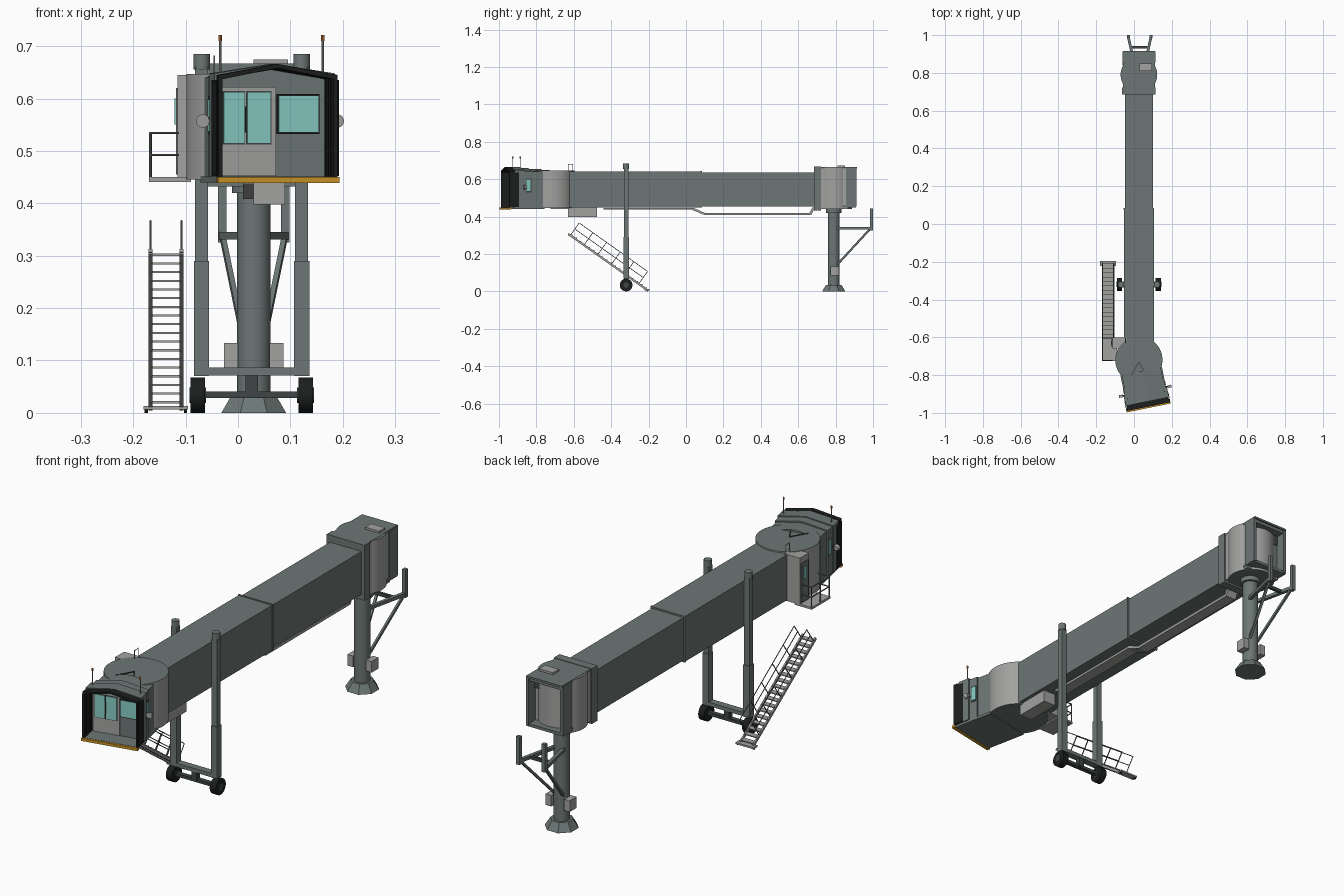
import bpy, bmesh, math
from mathutils import Matrix, Vector

if "Cube" in bpy.data.objects:
    bpy.data.objects.remove(bpy.data.objects["Cube"])


def material(name, *rgb):
    m = bpy.data.materials.new(name)
    m.use_nodes = True
    m.diffuse_color = (*rgb, 1)
    m.node_tree.nodes["Principled BSDF"].inputs["Base Color"].default_value = (*rgb, 1)
    return m


GREY = material("slate grey", 0.15, 0.185, 0.178)
LIGHT = material("light grey", 0.36, 0.36, 0.355)
BLACK = material("canopy black", 0.012, 0.013, 0.013)
GLASS = material("teal glass", 0.24, 0.60, 0.55)
YELLOW = material("bumper yellow", 0.60, 0.30, 0.02)
DARK = material("dark metal", 0.05, 0.06, 0.06)
AMBER = material("amber lamp", 0.6, 0.2, 0.05)

CX = 0.026                       # centre line of the tunnel
WORLD = Matrix.Identity(4)
CAB = Matrix.Translation((CX, -0.72, 0)) @ Matrix.Rotation(math.radians(11.5), 4, "Z")


def finish(name, bm, mats, frame=WORLD, smooth=False):
    bmesh.ops.recalc_face_normals(bm, faces=bm.faces)
    if len(mats) > 1:            # second colour on the upright faces
        for f in bm.faces:
            f.material_index = int(abs(f.normal.z) < 0.5)
    bm.transform(frame)
    me = bpy.data.meshes.new(name)
    bm.to_mesh(me)
    bm.free()
    ob = bpy.data.objects.new(name, me)
    bpy.context.scene.collection.objects.link(ob)
    for m in mats:
        me.materials.append(m)
    if smooth:
        bpy.ops.object.select_all(action="DESELECT")
        ob.select_set(True)
        bpy.context.view_layer.objects.active = ob
        bpy.ops.object.shade_smooth_by_angle(angle=math.radians(35))
    return ob


def box(name, x, y, z, mat, frame=WORLD):
    """Box from (low, high) pairs on each axis."""
    bm = bmesh.new()
    bmesh.ops.create_cube(bm, size=1)
    for v in bm.verts:
        v.co = [lo + (c + 0.5) * (hi - lo) for c, (lo, hi) in zip(v.co, (x, y, z))]
    return finish(name, bm, [mat], frame)


def rod(name, p, q, r, mats, sides=6, r2=None, frame=WORLD):
    """Cylinder or cone between two points."""
    p, q = Vector(p), Vector(q)
    bm = bmesh.new()
    bmesh.ops.create_cone(bm, cap_ends=True, segments=sides, radius1=r,
                          radius2=r if r2 is None else r2, depth=(q - p).length)
    bm.transform(Matrix.Translation((p + q) / 2) @ (q - p).to_track_quat("Z", "Y").to_matrix().to_4x4()
                 @ Matrix.Rotation(math.pi / sides, 4, "Z"))
    return finish(name, bm, mats, frame, sides > 8)


def prism(name, pts, axis, lo, hi, mat, frame=WORLD):
    """Extrude a 2D profile along x or y; the profile is (other axis, z)."""
    bm = bmesh.new()
    face = bm.faces.new([bm.verts.new((lo, a, z) if axis == "x" else (a, lo, z)) for a, z in pts])
    ext = bmesh.ops.extrude_face_region(bm, geom=[face])["geom"]
    step = Vector((hi - lo, 0, 0) if axis == "x" else (0, hi - lo, 0))
    bmesh.ops.translate(bm, vec=step, verts=[v for v in ext if isinstance(v, bmesh.types.BMVert)])
    return finish(name, bm, [mat], frame)


def gable(w, eave, peak, base):
    return [(-w, base), (w, base), (w, eave), (0.1 * w, peak), (-0.1 * w, peak), (-w, eave)]


def gable_ring(name, w, eave, peak, t, lo, hi, mat):
    """Open arch made of two walls and a pitched roof."""
    pts = [(-w, 0.45), (-w, eave), (0, peak), (w, eave), (w, 0.45),
           (w - t, 0.45), (w - t, eave - t), (0, peak - t), (t - w, eave - t), (t - w, 0.45)]
    prism(name, pts, "y", lo, hi, mat, CAB)


# Telescoping tunnel
box("front_tunnel", (CX - 0.079, CX + 0.079), (-0.66, 0.085), (0.45, 0.642), GREY)
box("rear_tunnel", (CX - 0.074, CX + 0.074), (0.08, 0.70), (0.455, 0.637), GREY)
box("tunnel_joint", (CX - 0.081, CX + 0.081), (0.078, 0.086), (0.448, 0.644), GREY)
tray = [(-0.44, 0.437), (0.03, 0.437), (0.1, 0.408), (0.67, 0.408), (0.69, 0.45),
        (0.675, 0.45), (0.66, 0.42), (0.1, 0.42), (0.04, 0.447), (-0.44, 0.447)]
prism("cable_tray", tray, "x", 0.01, 0.06, LIGHT)
box("equipment_box", (0.03, 0.09), (-0.63, -0.475), (0.398, 0.452), LIGHT)

# Rear rotunda and open end
box("rear_collar", (CX - 0.089, CX + 0.089), (0.685, 0.722), (0.432, 0.667), GREY)
box("rear_body", (CX - 0.083, CX + 0.083), (0.72, 0.865), (0.442, 0.66), LIGHT)
rod("rear_rotunda", (CX, 0.79, 0.44), (CX, 0.79, 0.664), 0.097, [GREY, LIGHT], 40)
box("rear_roof", (CX - 0.084, CX + 0.084), (0.72, 0.915), (0.657, 0.665), GREY)
box("rear_floor", (CX - 0.086, CX + 0.086), (0.84, 0.91), (0.45, 0.462), GREY)
for s in (-1, 1):
    box("rear_side_wall", sorted((CX + s * 0.074, CX + s * 0.087)), (0.855, 0.912), (0.455, 0.662), GREY)
box("rear_lintel", (CX - 0.08, CX + 0.08), (0.86, 0.908), (0.643, 0.66), GREY)
box("rear_inner_shade", (CX - 0.074, CX + 0.074), (0.862, 0.872), (0.60, 0.645), DARK)
box("rear_inner_wall", (CX - 0.074, CX + 0.03), (0.862, 0.869), (0.462, 0.60), GREY)
box("roof_unit", (0.03, 0.095), (0.81, 0.85), (0.66, 0.674), LIGHT)

# Rear column with base, boxes and bracket
rod("column", (CX + 0.004, 0.79, 0), (CX + 0.004, 0.79, 0.44), 0.032, [GREY], 24)
rod("column_head", (CX + 0.004, 0.79, 0.42), (CX + 0.004, 0.79, 0.442), 0.042, [GREY], 24)
rod("column_base", (CX + 0.004, 0.79, 0), (CX + 0.004, 0.79, 0.035), 0.067, [GREY], 8, 0.045)
for s in (-1, 1):
    c = CX + 0.004
    box("control_box", sorted((c + s * 0.03, c + s * 0.057)), (0.772, 0.818), (0.086, 0.133), LIGHT)
    tip = (c + s * 0.06, 0.99, 0.338)
    rod("bracket_arm", (c + s * 0.02, 0.81, 0.338), tip, 0.01, [GREY], 4)
    rod("bracket_brace", (c + s * 0.02, 0.81, 0.145), (c + s * 0.058, 0.98, 0.33), 0.007, [GREY], 4)
    box("bracket_post", (tip[0] - 0.008, tip[0] + 0.008), (0.984, 1.0), (0.325, 0.444), GREY)
box("bracket_crossbar", (c - 0.045, c + 0.045), (0.93, 0.942), (0.331, 0.345), DARK)

# Lift legs, axle and wheels
for s in (-1, 1):
    x = CX + s * 0.0955
    box("leg_lower", (x - 0.0145, x + 0.0145), (-0.335, -0.305), (0.07, 0.29), GREY)
    box("leg_upper", (x - 0.0125, x + 0.0125), (-0.332, -0.308), (0.28, 0.66), GREY)
    rod("leg_cap", (x, -0.32, 0.655), (x, -0.32, 0.685), 0.016, [GREY], 16)
    w = CX + s * 0.103
    rod("wheel", (w - 0.014, -0.32, 0.034), (w + 0.014, -0.32, 0.034), 0.034, [BLACK], 28)
    rod("wheel_hub", (w - 0.016, -0.32, 0.034), (w + 0.016, -0.32, 0.034), 0.015, [DARK], 16)
box("cross_beam", (CX - 0.11, CX + 0.11), (-0.335, -0.305), (0.071, 0.087), GREY)
box("axle", (CX - 0.1, CX + 0.1), (-0.33, -0.31), (0.028, 0.041), DARK)
box("axle_pivot", (CX - 0.012, CX + 0.012), (-0.332, -0.308), (0.035, 0.075), DARK)

# Front rotunda with roof marks
rod("front_rotunda", (CX, -0.72, 0.445), (CX, -0.72, 0.647), 0.125, [GREY, LIGHT], 48)
for s in (-1, 1):
    rod("roof_mark", (CX + s * 0.04, -0.80, 0.648), (CX, -0.73, 0.648), 0.003, [DARK], 4)
box("side_doorway", (-0.115, -0.04), (-0.66, -0.60), (0.447, 0.645), LIGHT)
box("side_door", (-0.118, -0.114), (-0.652, -0.608), (0.455, 0.62), GREY)
box("side_door_glass", (-0.121, -0.117), (-0.64, -0.62), (0.55, 0.6), GLASS)
for y in (-0.63, -0.605):
    rod("roof_post", (-0.045, y, 0.64), (-0.045, y, 0.682), 0.0015, [LIGHT])
rod("roof_rail", (-0.045, -0.63, 0.68), (-0.045, -0.605, 0.68), 0.0015, [LIGHT])

# Cab: body, floor, front wall and pleated canopy
prism("cab_body", gable(0.105, 0.64, 0.655, 0.447), "y", -0.18, -0.06, GREY, CAB)
prism("cab_roof_step", gable(0.111, 0.643, 0.661, 0.45), "y", -0.175, -0.13, GREY, CAB)
box("cab_floor", (-0.112, 0.112), (-0.25, -0.06), (0.44, 0.451), GREY, CAB)
box("bumper", (-0.118, 0.118), (-0.259, -0.243), (0.439, 0.45), YELLOW, CAB)
for i in range(4):
    y = -0.18 - i * 0.018
    gable_ring("canopy_pleat", 0.114 + 0.002 * (i % 2), 0.645, 0.663 + 0.001 * i, 0.008, y - 0.018, y, BLACK)
gable_ring("canopy_roof_cover", 0.117, 0.648, 0.666, 0.004, -0.222, -0.17, GREY)
for s in (-1, 1):
    box("canopy_lower_gap", sorted((s * 0.117, s * 0.119)), (-0.25, -0.20), (0.452, 0.635), BLACK, CAB)


def front_plate(name, x, z, mat, depth):
    box(name, x, (-0.18 - depth, -0.178), z, mat, CAB)


front_plate("front_door", (-0.098, 0.010), (0.452, 0.622), LIGHT, 0.003)
for lo, hi in ((-0.092, -0.052), (-0.046, -0.001)):
    front_plate("door_seal", (lo - 0.002, hi + 0.002), (0.512, 0.614), DARK, 0.004)
    front_plate("door_glass", (lo, hi), (0.515, 0.611), GLASS, 0.006)
front_plate("door_handle", (-0.050, -0.047), (0.535, 0.585), DARK, 0.008)
front_plate("window_frame", (0.012, 0.095), (0.532, 0.609), BLACK, 0.004)
front_plate("front_window", (0.015, 0.092), (0.536, 0.605), GLASS, 0.006)

# Cab side windows, lamps and antennas
for s in (-1, 1):
    box("side_window_frame", sorted((s * 0.104, s * 0.112)), (-0.162, -0.132), (0.53, 0.605), DARK, CAB)
    box("side_window", sorted((s * 0.104, s * 0.114)), (-0.158, -0.136), (0.537, 0.598), GLASS, CAB)
    rod("lamp_arm", (s * 0.11, -0.168, 0.562), (s * 0.13, -0.168, 0.562), 0.003, [DARK], frame=CAB)
    rod("side_lamp", (s * 0.131, -0.162, 0.557), (s * 0.131, -0.176, 0.557), 0.009, [LIGHT], 16, 0.013, CAB)
    rod("antenna", (s * 0.1, -0.19, 0.64), (s * 0.1, -0.19, 0.712), 0.0022, [LIGHT], frame=CAB)
    rod("antenna_lamp", (s * 0.1, -0.19, 0.71), (s * 0.1, -0.19, 0.721), 0.0035, [AMBER], 8, frame=CAB)

# Service platform with railing
box("platform", (-0.17, -0.09), (-0.725, -0.6), (0.441, 0.45), LIGHT)
for y in (-0.722, -0.662, -0.603):
    rod("platform_post", (-0.167, y, 0.445), (-0.167, y, 0.535), 0.0025, [GREY])
for z in (0.492, 0.534):
    rod("platform_rail", (-0.167, -0.722, z), (-0.167, -0.603, z), 0.0025, [GREY])
    for y in (-0.722, -0.603):
        rod("platform_end_rail", (-0.167, y, z), (-0.113, y, z), 0.0025, [GREY])

# Access stair: stringers, treads, handrails and foot
top, foot = Vector((0, -0.63, 0.31)), Vector((0, -0.21, 0.012))
rise = Vector((0, 0.58, 0.815)) * 0.08
for x in (-0.167, -0.108):
    side = Vector((x, 0, 0))
    for drop in (0, 0.008):
        shift = side - Vector((0, 0, drop * 0.6))
        rod("stair_stringer", top + shift, foot + shift, 0.005, [LIGHT], 4)
    for h in (0.5, 1):
        rod("stair_handrail", top.lerp(foot, 0.03) + side + rise * h,
            top.lerp(foot, 0.9) + side + rise * h, 0.002, [GREY])
    for i in range(6):
        p = top.lerp(foot, 0.03 + 0.174 * i) + side
        rod("stair_post", p, p + rise, 0.002, [GREY])
for i in range(18):
    p = top.lerp(foot, (i + 0.5) / 18)
    box("stair_tread", (-0.167, -0.108), (p.y - 0.012, p.y + 0.012), (p.z - 0.002, p.z + 0.002), LIGHT)
box("stair_foot", (-0.18, -0.095), (-0.222, -0.195), (0.006, 0.013), LIGHT)
for x in (-0.175, -0.1):
    rod("stair_caster", (x - 0.003, -0.205, 0.006), (x + 0.003, -0.205, 0.006), 0.006, [BLACK], 12)
